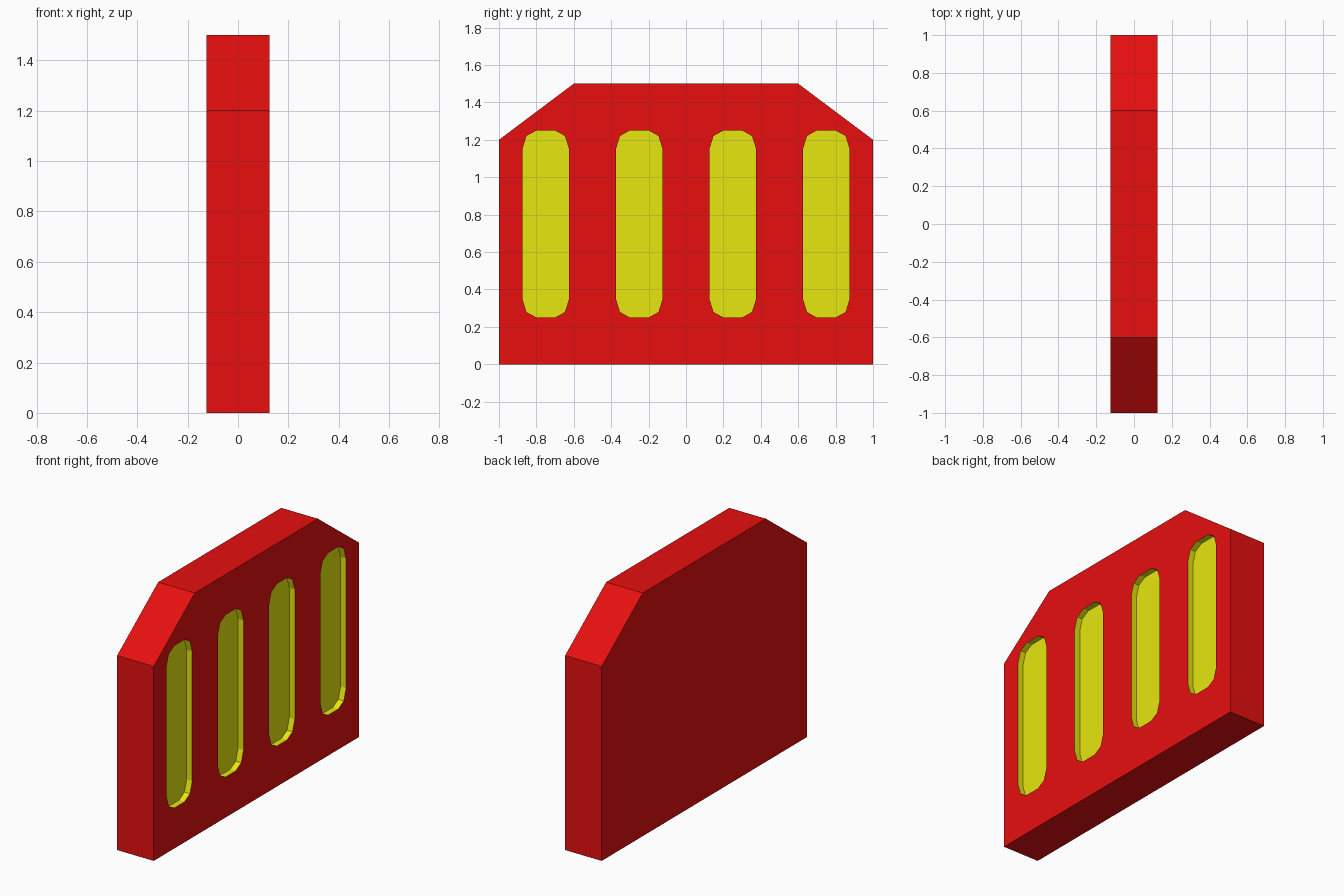
import bpy, bmesh, math

cube = bpy.data.objects.get("Cube")
if cube:
    bpy.data.objects.remove(cube, do_unlink=True)

HALF, DEPTH = 0.125, 0.0375


def material(name, colour):
    m = bpy.data.materials.new(name)
    m.use_nodes = True
    m.diffuse_color = colour
    m.node_tree.nodes["Principled BSDF"].inputs["Base Color"].default_value = colour
    return m


mats = [material("red", (0.8, 0.0047, 0.0047, 1)),
        material("yellow", (0.8, 0.8, 0.0047, 1))]


def prisms(name, profiles, x0, x1, slot):
    """Extrude closed (y, z) profiles along x into one object."""
    bm = bmesh.new()
    for pts in profiles:
        face = bm.faces.new([bm.verts.new((x0, y, z)) for y, z in pts])
        ext = bmesh.ops.extrude_face_region(bm, geom=[face])["geom"]
        verts = [v for v in ext if isinstance(v, bmesh.types.BMVert)]
        bmesh.ops.translate(bm, verts=verts, vec=(x1 - x0, 0, 0))
    bmesh.ops.recalc_face_normals(bm, faces=bm.faces)
    for f in bm.faces:
        f.material_index = slot
    me = bpy.data.meshes.new(name)
    bm.to_mesh(me)
    bm.free()
    for m in mats:
        me.materials.append(m)
    ob = bpy.data.objects.new(name, me)
    bpy.context.collection.objects.link(ob)
    return ob


def slot_profile(cy, cz=0.75, hy=0.125, hz=0.5, ry=0.075, rz=0.1):
    """Tall rectangle with two-segment elliptical corners."""
    pts = []
    for i, (sy, sz) in enumerate([(1, 1), (-1, 1), (-1, -1), (1, -1)]):
        for k in range(3):
            a = math.radians(90 * i + 45 * k)
            pts.append((cy + sy * (hy - ry) + ry * math.cos(a),
                        cz + sz * (hz - rz) + rz * math.sin(a)))
    return pts


# Slab with chamfered upper corners
panel = prisms("panel", [[(-1, 0), (1, 0), (1, 1.2), (0.6, 1.5), (-0.6, 1.5), (-1, 1.2)]],
               -HALF, HALF, 0)

# Four shallow yellow recesses sunk into one broad side
cutter = prisms("slot_cutter", [slot_profile(-0.75 + 0.5 * i) for i in range(4)],
                HALF - DEPTH, HALF + 0.1, 1)
cutter.hide_render = True
cut = panel.modifiers.new("slots", "BOOLEAN")
cut.operation = "DIFFERENCE"
cut.solver = "EXACT"
cut.object = cutter
bpy.context.view_layer.objects.active = panel
bpy.ops.object.modifier_apply(modifier=cut.name)
bpy.data.objects.remove(cutter, do_unlink=True)
